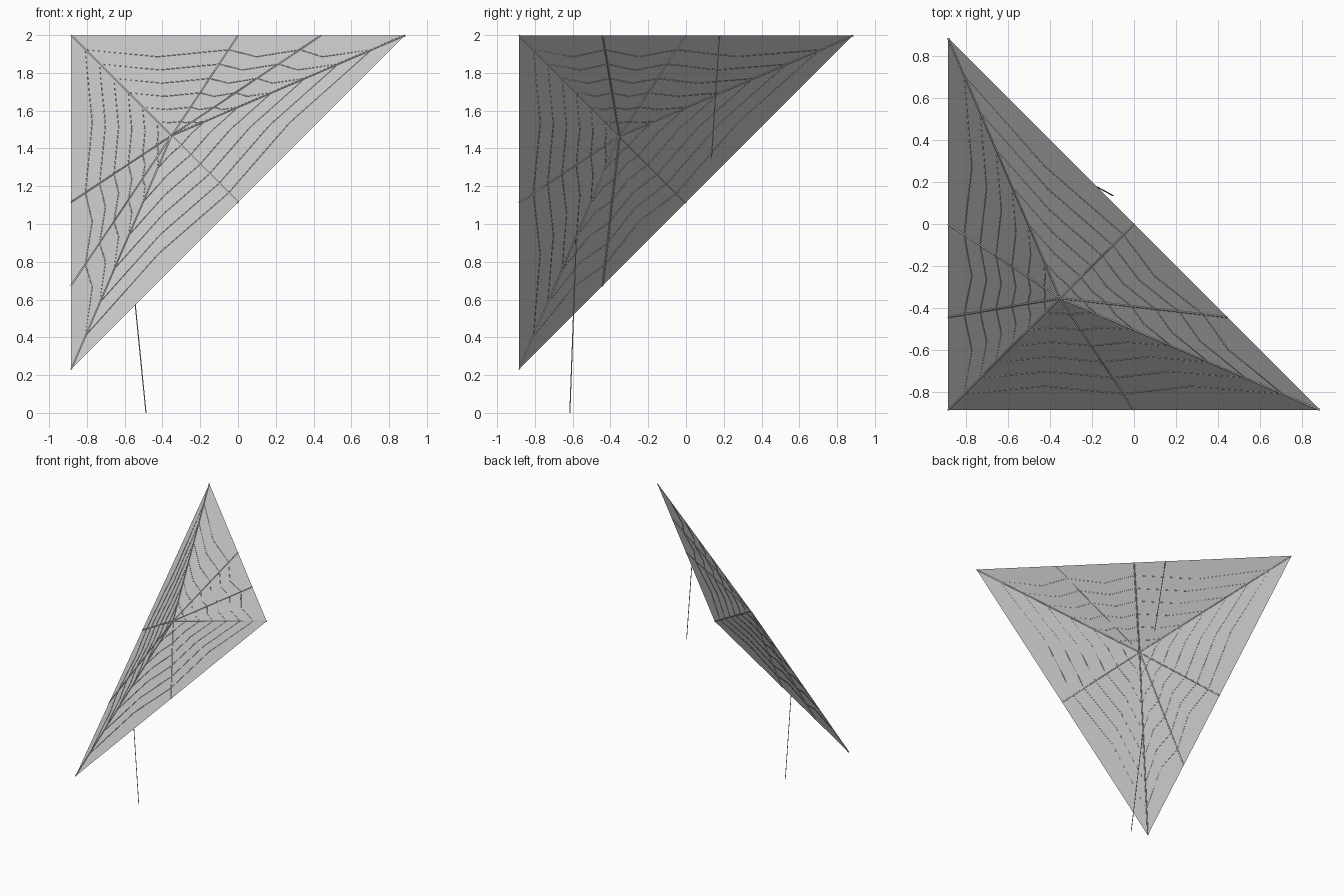
import bpy, bmesh
from mathutils import Vector

if "Cube" in bpy.data.objects:
    bpy.data.objects.remove(bpy.data.objects["Cube"])

R = 0.884            # half extent of the corner web
SPOKE_R, RING_R, STRAND_R = 0.005, 0.003, 0.003
RINGS = 6
SAG = 0.92

# three anchor corners and the raised hub
back = Vector((-R, R, 1.998))
low = Vector((-R, -R, 1.998 - 2 * R))
right = Vector((R, -R, 1.998))
normal = Vector((-1, -1, 1)).normalized()
hub = (back + low + right) / 3 + normal * 0.1

# spoke ends in order around the rim
rim = [back, back.lerp(low, 0.5), back.lerp(low, 0.75),
       low, low.lerp(right, 0.5),
       right, right.lerp(back, 0.25), right.lerp(back, 0.5)]


def threads(name, paths, radius, closed=False):
    """Thin four-sided tubes along polylines, as one mesh."""
    cu = bpy.data.curves.new(name, 'CURVE')
    cu.dimensions = '3D'
    cu.bevel_depth = radius
    cu.bevel_resolution = 0
    cu.use_fill_caps = True
    for path in paths:
        sp = cu.splines.new('POLY')
        sp.points.add(len(path) - 1)
        for p, co in zip(sp.points, path):
            p.co = (*co, 1)
        sp.use_cyclic_u = closed
    ob = bpy.data.objects.new(name, cu)
    bpy.context.collection.objects.link(ob)
    bpy.ops.object.select_all(action='DESELECT')
    ob.select_set(True)
    bpy.context.view_layer.objects.active = ob
    bpy.ops.object.convert(target='MESH')
    return ob


# thin sheet: shallow fan from the hub to the rim
bm = bmesh.new()
h = bm.verts.new(hub)
vs = [bm.verts.new(p) for p in rim]
for i in range(len(vs)):
    bm.faces.new((h, vs[i], vs[(i + 1) % len(vs)]))
bmesh.ops.recalc_face_normals(bm, faces=bm.faces)
if sum((f.normal.dot(normal) for f in bm.faces)) < 0:
    bmesh.ops.reverse_faces(bm, faces=bm.faces)
me = bpy.data.meshes.new("web_sheet")
bm.to_mesh(me)
bm.free()
bpy.context.collection.objects.link(bpy.data.objects.new("web_sheet", me))

# radial threads
threads("web_spokes", [(hub, p) for p in rim], SPOKE_R)

# ring threads, each span sagging toward the hub
rings = []
for k in range(1, RINGS + 1):
    path = []
    for i, p in enumerate(rim):
        a = hub.lerp(p, k / (RINGS + 1))
        b = hub.lerp(rim[(i + 1) % len(rim)], k / (RINGS + 1))
        path += [a, hub.lerp((a + b) / 2, SAG)]
    rings.append(path)
threads("web_rings", rings, RING_R, closed=True)

# loose hanging strands
threads("hanging_strands", [
    (hub.lerp(low, 3 / 7), Vector((-0.487, -0.615, 0))),
    (back.lerp(right, 0.4), Vector((-0.10, 0.135, 1.35))),
], STRAND_R)
